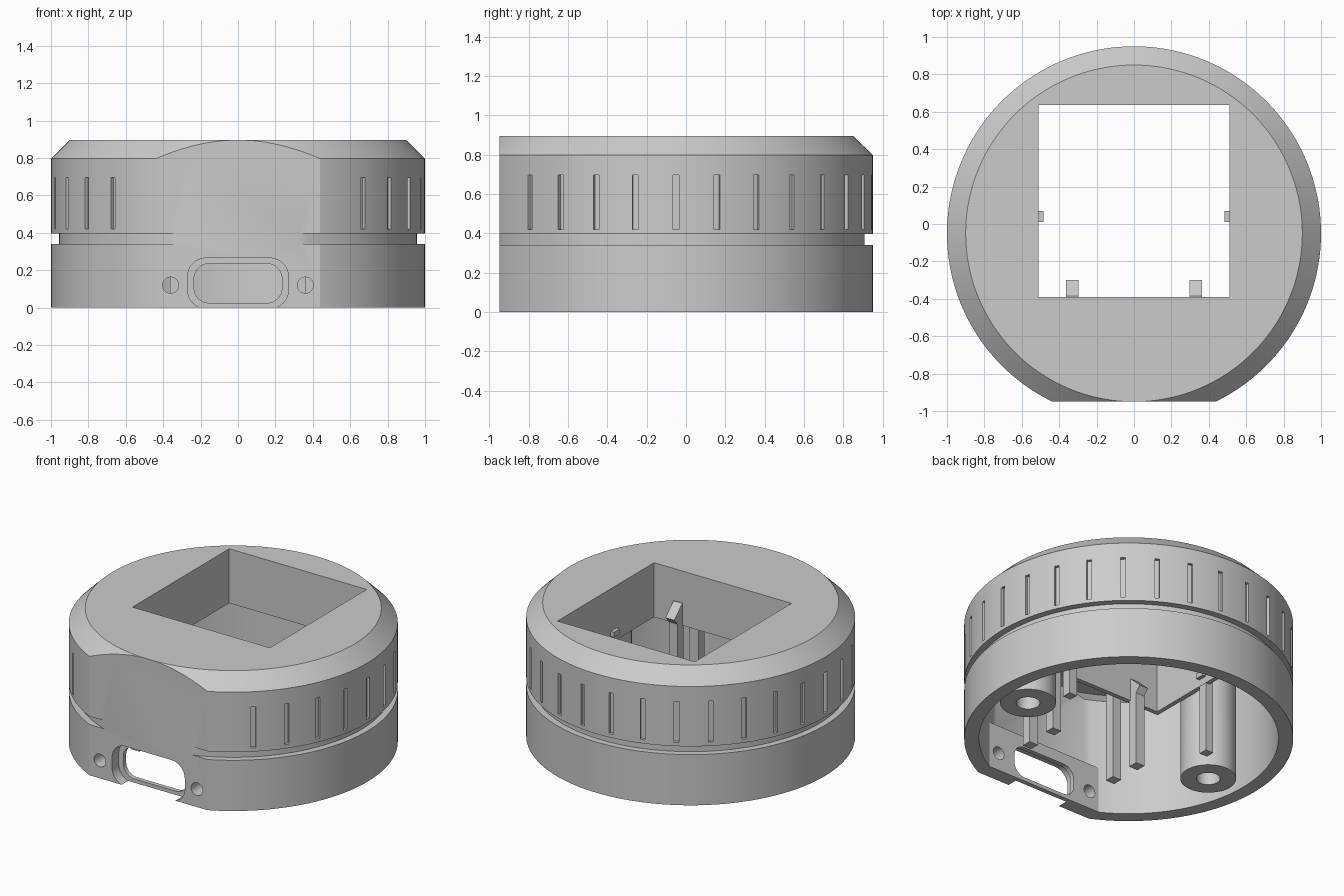
import bpy, bmesh, math
from mathutils import Matrix, Vector

if "Cube" in bpy.data.objects:
    bpy.data.objects.remove(bpy.data.objects["Cube"])

CY = -0.05          # centre of the round body in y
FRONT = CY - 0.899  # front flat

grey = bpy.data.materials.new("plain grey")
grey.diffuse_color = (0.6, 0.6, 0.6, 1)
grey.use_nodes = True
grey.node_tree.nodes["Principled BSDF"].inputs["Base Color"].default_value = grey.diffuse_color


def finish(bm, name):
    bmesh.ops.recalc_face_normals(bm, faces=bm.faces)
    me = bpy.data.meshes.new(name)
    bm.to_mesh(me)
    bm.free()
    me.materials.append(grey)
    ob = bpy.data.objects.new(name, me)
    bpy.context.collection.objects.link(ob)
    return ob


def turned(name, profile, x=0, y=CY, n=144):
    """Closed solid from (radius, z) rings, capped at both ends."""
    bm = bmesh.new()
    rings = [[bm.verts.new((x + r * math.cos(2 * math.pi * i / n),
                            y + r * math.sin(2 * math.pi * i / n), z))
              for i in range(n)] for r, z in profile]
    for a, b in zip(rings, rings[1:]):
        for i in range(n):
            j = (i + 1) % n
            bm.faces.new((a[i], a[j], b[j], b[i]))
    bm.faces.new(rings[0])
    bm.faces.new(rings[-1])
    return finish(bm, name)


def prism(name, pts, a, b, axis):
    """Extrude an outline from a to b; axis 'y' takes (x, z), axis 'x' takes (y, z)."""
    place = (lambda p, t: (p[0], t, p[1])) if axis == 'y' else (lambda p, t: (t, p[0], p[1]))
    bm = bmesh.new()
    va = [bm.verts.new(place(p, a)) for p in pts]
    vb = [bm.verts.new(place(p, b)) for p in pts]
    for i in range(len(pts)):
        j = (i + 1) % len(pts)
        bm.faces.new((va[i], va[j], vb[j], vb[i]))
    bm.faces.new(va)
    bm.faces.new(vb)
    return finish(bm, name)


def box(name, x0, x1, y0, y1, z0, z1):
    return prism(name, [(x0, z0), (x1, z0), (x1, z1), (x0, z1)], y0, y1, 'y')


def round_rect(cx, cz, hx, hz, r, n=8):
    pts = []
    for k, (sx, sz) in enumerate(((1, 1), (-1, 1), (-1, -1), (1, -1))):
        for i in range(n + 1):
            a = math.pi / 2 * (k + i / n)
            pts.append((cx + sx * (hx - r) + r * math.cos(a),
                        cz + sz * (hz - r) + r * math.sin(a)))
    return pts


def combine(ob, tool, op='DIFFERENCE'):
    m = ob.modifiers.new(op.lower(), 'BOOLEAN')
    m.operation, m.object, m.solver = op, tool, 'EXACT'
    bpy.context.view_layer.objects.active = ob
    bpy.ops.object.modifier_apply(modifier=m.name)
    bpy.data.objects.remove(tool, do_unlink=True)


# Round housing with grip groove and bevelled top
body = turned("housing", [(1, 0), (1, 0.34), (0.957, 0.34), (0.957, 0.395), (1, 0.395),
                          (1, 0.797), (0.9, 0.895)])
combine(body, box("flat_cutter", -1.2, 1.2, -2, FRONT, -0.2, 1.2))

# Hollow inside, with a flat front wall that is thicker around the port
cavity = turned("cavity", [(0.91, -0.1), (0.91, 0.78), (0.88, 0.805)])
combine(cavity, box("upper_wall", -1, 1, -2, CY - 0.84, -0.3, 1.2))
combine(cavity, box("port_wall", -1, 1, -2, CY - 0.80, -0.3, 0.31))
combine(body, cavity)

# Grip slots around the sides and back
bm = bmesh.new()
for i in range(24):
    a = math.radians(-48 + 12 * i)
    bmesh.ops.create_cube(bm, size=1, matrix=Matrix.Translation((0, CY, 0.5575))
                          @ Matrix.Rotation(a, 4, 'Z') @ Matrix.Translation((1.01, 0, 0))
                          @ Matrix.Diagonal((0.06, 0.03, 0.275, 1)))
combine(body, finish(bm, "slot_cutter"))

# Port recess, port opening and screw holes
combine(body, prism("recess_cutter", round_rect(0, 0.13, 0.27, 0.135, 0.1), -1.2, CY - 0.83, 'y'))
combine(body, prism("port_cutter", round_rect(0, 0.13, 0.235, 0.105, 0.08), -1.2, CY - 0.7, 'y'))
for s in (-1, 1):
    combine(body, prism("screw_cutter", round_rect(s * 0.36, 0.12, 0.043, 0.043, 0.043),
                        -1.2, CY - 0.7, 'y'))

# Square window with a thin skirt hanging from the ceiling
combine(body, box("skirt", -0.54, 0.54, -0.42, 0.665, 0.53, 0.85), 'UNION')
combine(body, box("window_cutter", -0.51, 0.51, -0.39, 0.635, 0.3, 1.2))

# Screw bosses joined to the ceiling
for s in (-1, 1):
    boss = turned("screw_boss", [(0.17, 0.03), (0.17, 0.7), (0.2, 0.82)], s * 0.715, CY - 0.1, 40)
    combine(boss, turned("boss_hole", [(0.072, -0.1), (0.072, 0.4)], s * 0.715, CY - 0.1, 40))
    side = "right" if s > 0 else "left"
    boss.name = "screw_boss_" + side

    # Front posts: slanted catch at the window edge, plain post behind it
    x0, x1 = s * 0.33 - 0.0325, s * 0.33 + 0.0325
    prism("catch_post_" + side, [(-0.40, 0.07), (-0.335, 0.07), (-0.335, 0.56), (-0.30, 0.6),
                                 (-0.385, 0.68), (-0.40, 0.68)], x0, x1, 'x')
    box("front_post_" + side, x0, x1, -0.62, -0.555, 0.07, 0.81)

    # Side posts with a small hook through the window skirt
    xs = sorted((s * 0.512, s * 0.57))
    box("side_post_" + side, xs[0], xs[1], 0.01, 0.07, 0.06, 0.81)
    xs = sorted((s * 0.485, s * 0.53))
    box("side_hook_" + side, xs[0], xs[1], 0.01, 0.07, 0.575, 0.61)

# Smooth round walls, keep edges crisp
bpy.ops.object.select_all(action='DESELECT')
for ob in bpy.context.scene.objects:
    ob.select_set(True)
    bpy.context.view_layer.objects.active = ob
bpy.ops.object.shade_smooth_by_angle(angle=math.radians(25))
